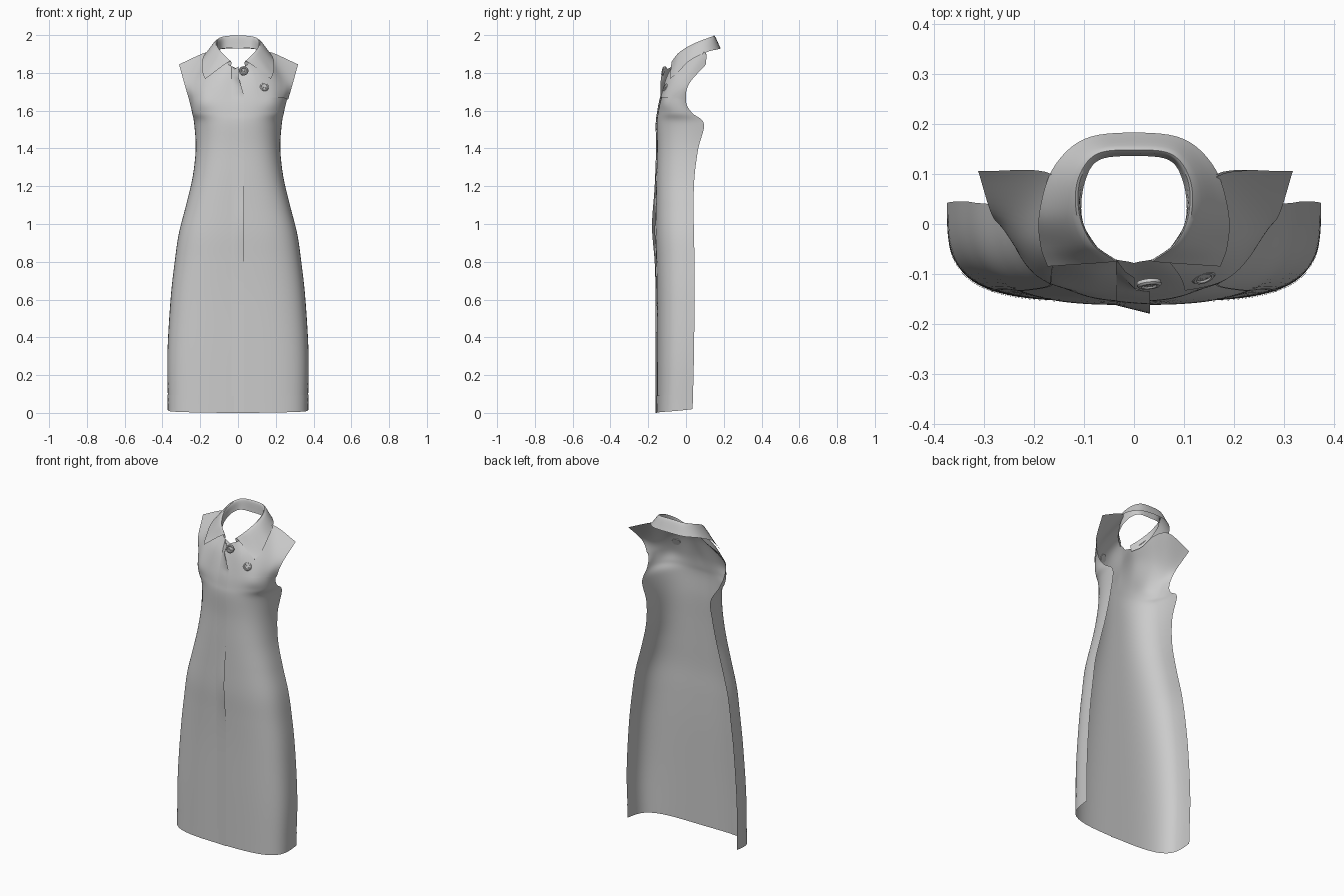
import bpy, bmesh, math
from mathutils import Vector, Matrix

cube = bpy.data.objects.get("Cube")
if cube:
    bpy.data.objects.remove(cube)

cloth = bpy.data.materials.new("grey_cloth")
cloth.use_nodes = True
GREY = (0.6, 0.6, 0.6, 1)
cloth.diffuse_color = GREY
cloth.node_tree.nodes["Principled BSDF"].inputs["Base Color"].default_value = GREY


def finish(name, bm):
    mesh = bpy.data.meshes.new(name)
    bm.to_mesh(mesh)
    bm.free()
    obj = bpy.data.objects.new(name, mesh)
    bpy.context.collection.objects.link(obj)
    mesh.materials.append(cloth)
    bpy.ops.object.select_all(action="DESELECT")
    obj.select_set(True)
    bpy.context.view_layer.objects.active = obj
    bpy.ops.object.shade_smooth_by_angle(angle=math.radians(40))
    return obj


def spline(get, count, t):
    """Smooth curve through get(0) .. get(count - 1) at parameter t."""
    i = max(0, min(count - 2, int(t)))
    f = t - i
    b, c = get(i), get(i + 1)
    a = get(i - 1) if i > 0 else b * 2 - c
    d = get(i + 2) if i + 2 < count else c * 2 - b
    return b + (c - a) * f / 2 + (a * 2 - b * 5 + c * 4 - d) * f**2 / 2 + (b * 3 - a - c * 3 + d) * f**3 / 2


def sheet(name, func, nu, nv):
    """Grid surface, func(a, b) with both parameters from 0 to 1."""
    bm = bmesh.new()
    rows = [[bm.verts.new(func(i / nu, j / nv)) for i in range(nu + 1)] for j in range(nv + 1)]
    for low, high in zip(rows, rows[1:]):
        for i in range(nu):
            bm.faces.new((low[i], low[i + 1], high[i + 1], high[i]))
    return finish(name, bm)


# Skirt and bodice sections: height, half width, front y, side edge y
LOWER = [(0, .37, -.155, .035), (.3, .374, -.155, .042), (.6, .357, -.155, .045),
         (.8, .335, -.158, .045), (.95, .313, -.162, .042), (1.1, .275, -.16, .04),
         (1.25, .24, -.157, .045), (1.4, .224, -.153, .065), (1.53, .232, -.155, .095),
         (1.59, .243, -.148, .03)]
# Chest, yoke and neckline-to-shoulder curves, from centre to armhole
UPPER = [[(0, -.135, 1.66), (.1, -.13, 1.66), (.18, -.11, 1.66), (.23, -.06, 1.66), (.257, 0, 1.65)],
         [(0, -.105, 1.75), (.09, -.1, 1.77), (.17, -.06, 1.78), (.235, -.01, 1.76), (.283, .015, 1.74)],
         [(0, -.078, 1.82), (.06, -.06, 1.85), (.11, .01, 1.9), (.165, .1, 1.91), (.312, .106, 1.845)]]
COUNT = len(LOWER) + len(UPPER)
TOP = COUNT - 1


def section(k, u):
    if k >= len(LOWER):
        pts = [Vector(p) for p in UPPER[k - len(LOWER)]]
        return spline(lambda i: pts[i], len(pts), u * (len(pts) - 1))
    z, w, front, side = LOWER[k]
    n = 3.8 - 0.8 * z
    s, c = math.sin(u * math.pi / 2), max(0, math.cos(u * math.pi / 2))
    r = (s**n + c**n) ** (-1 / n)
    hem = 0.02 * u * u if k == 0 else 0
    return Vector((w * s * r, side + (front - side) * c * r, z + hem))


def body(u, v):
    p = spline(lambda k: section(k, abs(u)), COUNT, v)
    if u < 0:
        p.x = -p.x
    return p


def body_at_x(x, v):
    lo, hi = 0, 0.6
    for _ in range(16):
        mid = (lo + hi) / 2
        lo, hi = (mid, hi) if body(mid, v).x < abs(x) else (lo, mid)
    return body(math.copysign(lo, x), v)


sheet("dress_front", lambda a, b: body(2 * a - 1, b * TOP), 64, 96)


# Overlapping button placket, free along its left edge
def placket(a, b):
    p = body_at_x(-.035 + .067 * a, b * TOP)
    bulge = .012 * math.exp(-((p.z - 1) / .15) ** 2)
    lapel = .03 * max(0, min(1, (p.z - 1.68) / .1))
    p.y -= .001 + (.005 + bulge + lapel) * a
    p.x -= lapel * a
    return p


sheet("placket", placket, 6, 90)


# Raised panels that follow the body
def panel(name, u0, u1, v0, v1, lift, nu, nv):
    def point(a, b):
        u = u0 + (u1 - u0) * a
        p = body(u, v0 + (v1 - v0) * b)
        out = Vector((math.sin(u * math.pi / 2), -math.cos(u * math.pi / 2), 0))
        return p + out * lift
    return sheet(name, point, nu, nv)


panel("hem_band", -1, 1, 0, .3, .002, 64, 4)
panel("left_yoke_flap", .25, 1, 10.1, TOP, .006, 20, 14)
for side, label in ((-1, "right"), (1, "left")):
    panel(label + "_princess_seam", side * .45 - .004, side * .45 + .004, .3, TOP - 1, .0015, 1, 80)

# Folded collar: stand base, fold and outer edge, from centre back to front tip
COLLAR = [((0, .136, 1.93), (0, .148, 1.998), (0, .183, 1.93)),
          ((.07, .128, 1.93), (.075, .14, 1.993), (.1, .17, 1.925)),
          ((.098, .085, 1.92), (.112, .09, 1.975), (.163, .11, 1.91)),
          ((.105, .02, 1.89), (.115, .02, 1.945), (.19, .02, 1.865)),
          ((.085, -.035, 1.85), (.09, -.04, 1.905), (.187, -.045, 1.8)),
          ((.04, -.07, 1.82), (.045, -.076, 1.86), (.173, -.085, 1.768))]


def mirrored(row):
    return [Vector((-x, y, z)) for x, y, z in row]


ribs = [mirrored(r) for r in COLLAR[:0:-1]] + [[Vector(p) for p in r] for r in COLLAR]


def collar(a, b):
    rib = [spline(lambda i: ribs[i][k], len(ribs), a * (len(ribs) - 1)) for k in range(3)]
    return spline(lambda k: rib[k], 3, b * 2)


sheet("collar", collar, 60, 12)


# Round buttons with a raised rim and four dimples
def button(name, spot, facing):
    bm = bmesh.new()
    profile = [(0, .004), (.013, .004), (.016, .008), (.021, .008), (.025, .004), (.024, -.003), (0, -.003)]
    verts = [bm.verts.new((r, 0, h)) for r, h in profile]
    edges = [bm.edges.new(pair) for pair in zip(verts, verts[1:])]
    bmesh.ops.spin(bm, geom=verts + edges, cent=(0, 0, 0), axis=(0, 0, 1), angle=math.tau, steps=28)
    bmesh.ops.remove_doubles(bm, verts=bm.verts, dist=1e-5)
    for k in range(4):
        turn = Matrix.Rotation((k + .5) * math.pi / 2, 4, "Z")
        bmesh.ops.create_cone(bm, cap_ends=True, segments=8, radius1=.003, radius2=.002, depth=.003,
                              matrix=turn @ Matrix.Translation((.007, 0, .005)))
    bmesh.ops.recalc_face_normals(bm, faces=bm.faces)
    obj = finish(name, bm)
    obj.location = spot
    obj.rotation_euler = Vector(facing).to_track_quat("Z", "Y").to_euler()


button("collar_button", (.03, -.118, 1.81), (.1, -1, .25))
button("flap_button", (.138, -.103, 1.725), (.35, -1, .5))
